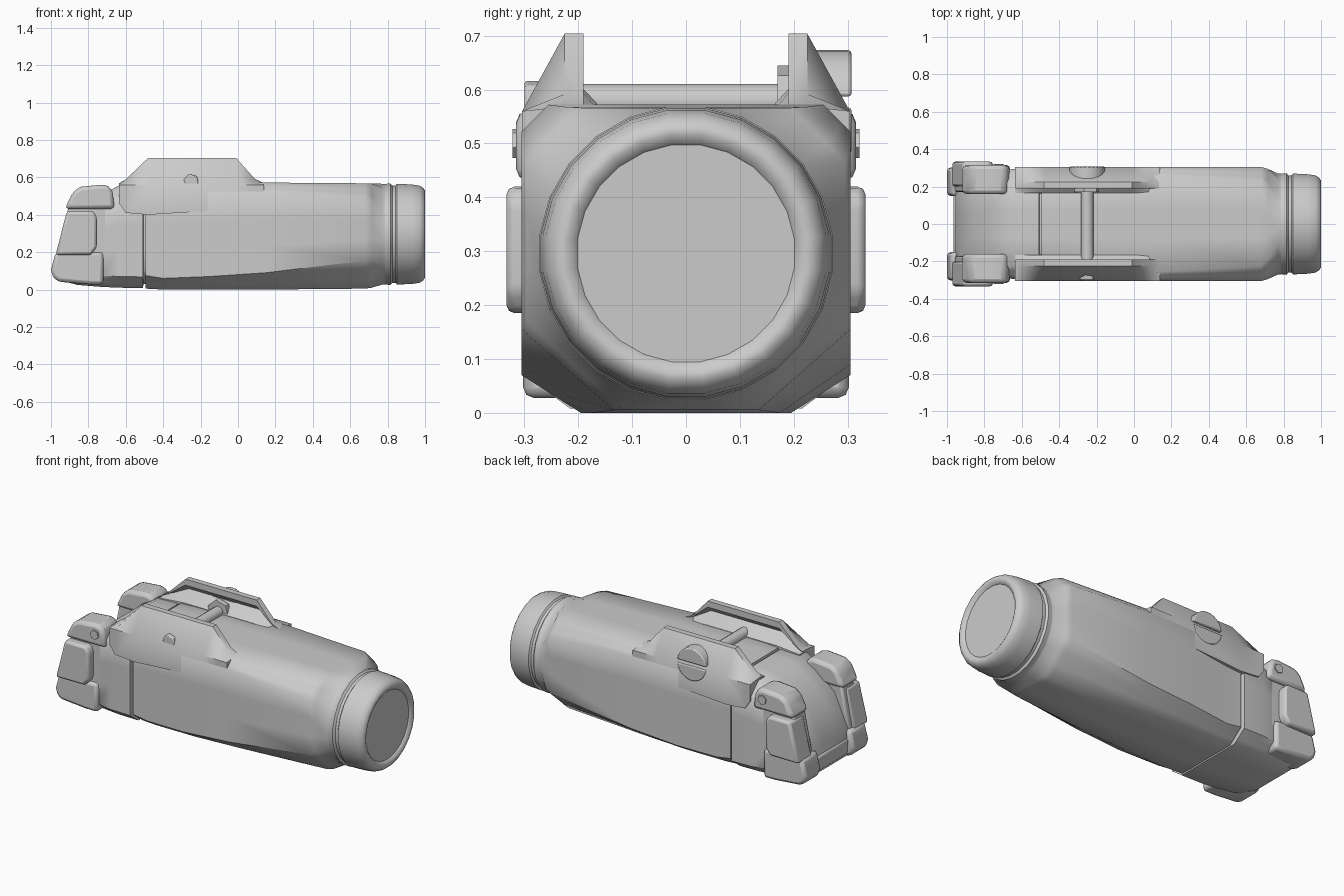
import bpy
import bmesh
from math import cos, sin, pi, radians
from mathutils import Vector

cube = bpy.data.objects.get("Cube")
if cube:
    bpy.data.objects.remove(cube)

grey = bpy.data.materials.new("plain grey")
grey.use_nodes = True
tone = (0.6, 0.6, 0.6, 1)
grey.diffuse_color = tone
grey.node_tree.nodes["Principled BSDF"].inputs["Base Color"].default_value = tone


def finish(name, bm, bevel=0, angle=40):
    """Turn a bmesh into a smooth shaded grey object."""
    bmesh.ops.recalc_face_normals(bm, faces=bm.faces)
    mesh = bpy.data.meshes.new(name)
    bm.to_mesh(mesh)
    bm.free()
    mesh.materials.append(grey)
    ob = bpy.data.objects.new(name, mesh)
    bpy.context.collection.objects.link(ob)
    bpy.ops.object.select_all(action="DESELECT")
    ob.select_set(True)
    bpy.context.view_layer.objects.active = ob
    if bevel:
        mod = ob.modifiers.new("soft edges", "BEVEL")
        mod.width = bevel
        mod.segments = 2
        mod.limit_method = "ANGLE"
    bpy.ops.object.shade_smooth_by_angle(angle=radians(angle))
    return ob


def loft(name, sections, bevel=0, angle=40):
    """Skin a list of equal length closed sections and cap both ends."""
    bm = bmesh.new()
    rings = [[bm.verts.new(p) for p in sec] for sec in sections]
    n = len(rings[0])
    for a, b in zip(rings, rings[1:]):
        for i in range(n):
            j = (i + 1) % n
            bm.faces.new((a[i], a[j], b[j], b[i]))
    bm.faces.new(rings[0])
    bm.faces.new(rings[-1])
    return finish(name, bm, bevel, angle)


def prism(name, profile, y0, y1, bevel=0.012):
    """Extrude a side profile (x, z) across y."""
    return loft(name, [[(x, y, z) for x, z in profile] for y in (y0, y1)], bevel)


def rod(name, start, end, radius, sides, bevel=0):
    """Straight cylinder between two points."""
    start, end = Vector(start), Vector(end)
    axis = (end - start).normalized()
    u = axis.orthogonal().normalized()
    v = axis.cross(u)
    ring = [(u * cos(2 * pi * i / sides) + v * sin(2 * pi * i / sides)) * radius
            for i in range(sides)]
    return loft(name, [[c + p for p in ring] for c in (start, end)], bevel)


def box_section(x, w, low, high, cut_y, cut_z, top):
    """Rectangle with cut corners, every edge split in three."""
    half = [(w, low + cut_z), (w, high - top), (w - top, high)]
    right = [(w - cut_y, low)] + half
    corners = right + [(-y, z) for y, z in reversed(right)]
    pts = []
    for i, a in enumerate(corners):
        b = corners[(i + 1) % len(corners)]
        for t in (0, 1 / 3, 2 / 3):
            pts.append((x, a[0] + (b[0] - a[0]) * t, a[1] + (b[1] - a[1]) * t))
    return pts


def round_section(x, r, z):
    """Circle whose points line up with those of box_section."""
    return [(x, r * cos(a), z + r * sin(a))
            for a in (radians(-67.5 + 15 * i) for i in range(24))]


# Main housing, widening its lower chamfer towards the round head
AXIS = 0.296
loft("body", [
    box_section(-0.495, 0.285, 0.005, 0.565, 0.09, 0.07, 0.06),
    box_section(-0.40, 0.285, 0.0, 0.57, 0.09, 0.06, 0.06),
    box_section(-0.15, 0.305, 0.0, 0.572, 0.11, 0.07, 0.05),
    box_section(0.15, 0.305, 0.0, 0.572, 0.13, 0.09, 0.05),
    box_section(0.68, 0.305, 0.005, 0.568, 0.17, 0.15, 0.08),
    box_section(0.715, 0.295, 0.01, 0.566, 0.17, 0.16, 0.10),
    round_section(0.77, 0.272, AXIS),
    round_section(0.80, 0.27, AXIS),
], angle=50)

# Head with groove, rounded bezel and recessed lens
head = [(0.76, 0.268), (0.815, 0.274), (0.825, 0.262), (0.842, 0.262),
        (0.85, 0.272), (0.93, 0.268), (0.97, 0.262), (0.99, 0.25),
        (1.0, 0.235), (1.0, 0.222), (0.99, 0.207), (0.985, 0.203)]
loft("head_and_lens", [round_section(x, r, AXIS) for x, r in head])

# Tail cap, with a thin neck that leaves a seam behind the body
loft("tail_cap", [
    box_section(-0.45, 0.265, 0.03, 0.53, 0.08, 0.07, 0.06),
    box_section(-0.505, 0.265, 0.03, 0.53, 0.08, 0.07, 0.06),
    box_section(-0.508, 0.295, 0.008, 0.56, 0.08, 0.06, 0.07),
    box_section(-0.64, 0.295, 0.01, 0.555, 0.08, 0.06, 0.07),
    box_section(-0.74, 0.28, 0.015, 0.50, 0.07, 0.06, 0.06),
    box_section(-0.86, 0.25, 0.025, 0.40, 0.05, 0.05, 0.05),
    box_section(-0.955, 0.23, 0.05, 0.19, 0.03, 0.03, 0.03),
], angle=50)

# Mounting rails: one hooked section, flattened at both ends
hook = [(0.16, 0.41), (0.304, 0.41), (0.304, 0.56), (0.225, 0.704),
        (0.19, 0.704), (0.19, 0.668), (0.222, 0.635), (0.165, 0.574)]


def rail_section(x, side, height, drop):
    pts = []
    for y, z in hook:
        if z > 0.56:
            z = 0.56 + (z - 0.56) * height
        elif z < 0.5:
            z += drop
        pts.append((x, side * y, z))
    return pts


upper_lug = [(-0.925, 0.432), (-0.91, 0.465), (-0.88, 0.525), (-0.84, 0.55),
             (-0.73, 0.56), (-0.69, 0.555), (-0.67, 0.52), (-0.66, 0.432)]
lower_lug = [(-1.0, 0.105), (-0.99, 0.065), (-0.96, 0.042), (-0.8, 0.028),
             (-0.72, 0.028), (-0.72, 0.2), (-0.975, 0.2)]
pad = [(-0.975, 0.185), (-0.915, 0.42), (-0.775, 0.42), (-0.755, 0.39),
       (-0.755, 0.225), (-0.785, 0.185)]
web = [(-0.965, 0.16), (-0.905, 0.45), (-0.7, 0.45), (-0.7, 0.16)]

for side, label in ((1, "left"), (-1, "right")):
    loft(label + "_rail", [
        rail_section(-0.635, side, 0.06, 0.05),
        rail_section(-0.60, side, 0.2, 0.0),
        rail_section(-0.48, side, 1, -0.01),
        rail_section(-0.01, side, 1, 0.02),
        rail_section(0.09, side, 0.22, 0.08),
        rail_section(0.14, side, 0.06, 0.10),
    ], angle=35)
    # Switch paddle assembly on each side of the tail
    prism(label + "_upper_lug", upper_lug, side * 0.16, side * 0.315, 0.02)
    prism(label + "_lower_lug", lower_lug, side * 0.15, side * 0.302, 0.02)
    prism(label + "_switch_web", web, side * 0.17, side * 0.285)
    prism(label + "_switch_pad", pad, side * 0.2, side * 0.333, 0.015)
    rod(label + "_hinge_pin", (-0.725, side * 0.29, 0.50),
        (-0.725, side * 0.322, 0.50), 0.028, 6)

# Lower bridge joining the two lugs
prism("tail_bridge", [(-0.965, 0.15), (-0.96, 0.06), (-0.85, 0.03), (-0.75, 0.03),
                      (-0.75, 0.2)], -0.16, 0.16)

# Cross bolt, nut and slotted screw head
BX, BZ = -0.25, 0.577
rod("cross_bolt", (BX, -0.23, BZ), (BX, 0.25, BZ), 0.034, 12)
rod("bolt_collar", (BX, 0.17, BZ), (BX, 0.2, BZ), 0.07, 6)
rod("bolt_nut", (BX, -0.25, BZ), (BX, -0.3, BZ), 0.042, 6, 0.006)
for sign, label in ((1, "upper"), (-1, "lower")):
    # Each half of the screw head is a disc segment beside the slot
    arc = [(BX + 0.096 * cos(a), BZ + sign * 0.096 * sin(a))
           for a in (radians(6 + 14 * i) for i in range(13))]
    prism("screw_head_" + label, arc, 0.22, 0.307, 0.006)
rod("screw_core", (BX, 0.22, BZ), (BX, 0.285, BZ), 0.09, 16)
